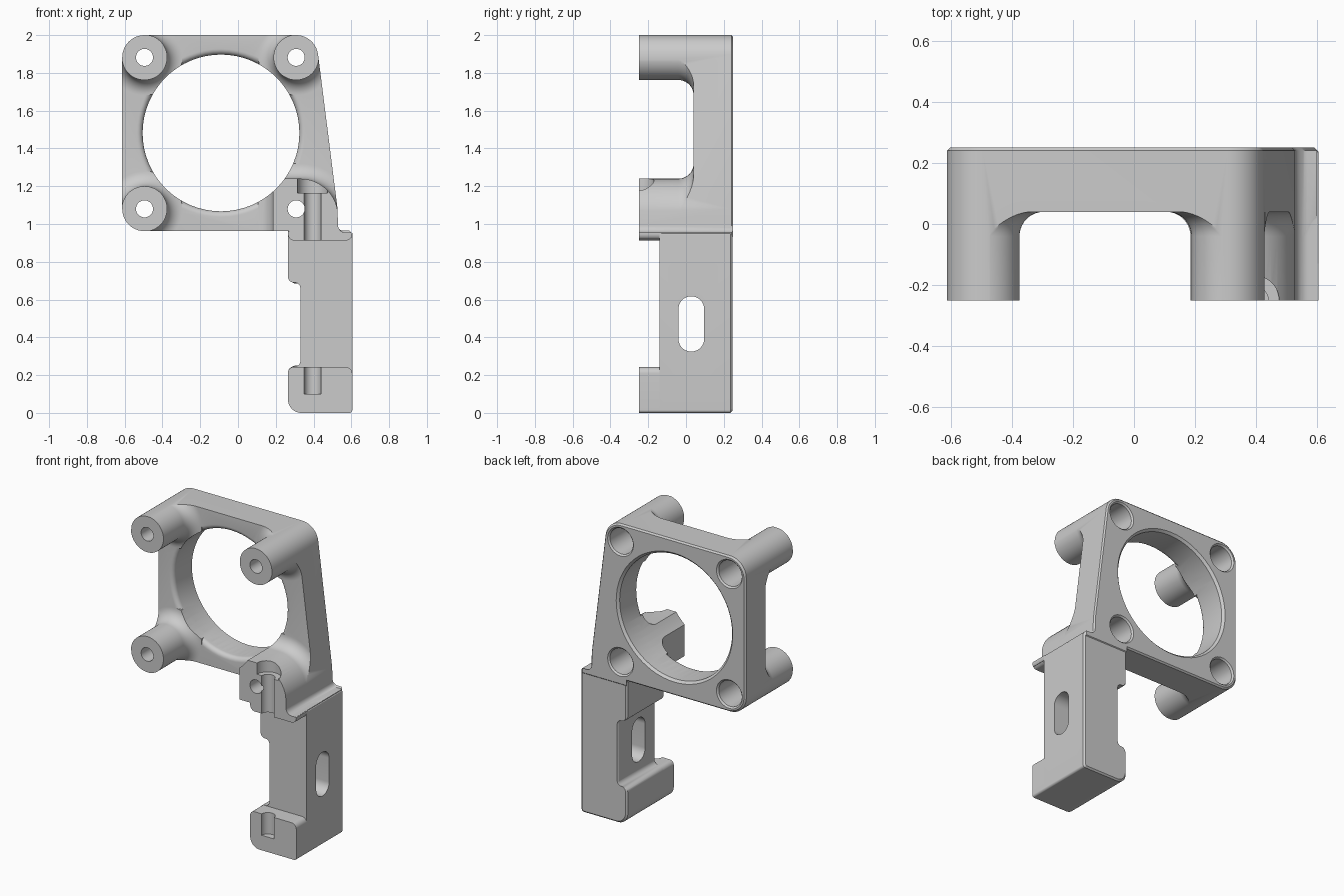
import bpy, bmesh
from math import sin, cos, tan, pi, radians
from mathutils import Vector

if "Cube" in bpy.data.objects:
    bpy.data.objects.remove(bpy.data.objects["Cube"])

grey = bpy.data.materials.new("plain_grey")
grey.use_nodes = True
colour = (0.6, 0.6, 0.6, 1)
grey.diffuse_color = colour
grey.node_tree.nodes["Principled BSDF"].inputs["Base Color"].default_value = colour

FRONT, BACK, FACE = -0.25, 0.25, 0.04
HOLE = (-0.09, 1.482)
HOLE_R = 0.415
BOSSES = [(-0.495, 1.08), (-0.495, 1.882), (0.308, 1.882)]
CLAMP = (0.308, 1.08)


def rounded(corners, steps=12):
    """Closed outline from (u, v, radius) corners."""
    pts = []
    for i, (u, v, r) in enumerate(corners):
        p = Vector((u, v))
        if not r:
            pts.append(p)
            continue
        a = (Vector(corners[i - 1][:2]) - p).normalized()
        b = (Vector(corners[(i + 1) % len(corners)][:2]) - p).normalized()
        half = a.angle(b) / 2
        centre = p + (a + b).normalized() * r / sin(half)
        start = (p + a * r / tan(half) - centre).normalized()
        end = (p + b * r / tan(half) - centre).normalized()
        sweep = start.angle(end)
        for k in range(steps + 1):
            t = sweep * k / steps
            pts.append(centre + r * (start * sin(sweep - t) + end * sin(t)) / sin(sweep))
    return pts


def circle(centre, r, n=64):
    return [Vector(centre) + r * Vector((cos(2 * pi * k / n), sin(2 * pi * k / n))) for k in range(n)]


def shrink(pts, amount):
    """Pull an outline inward evenly at its extremes."""
    lo = Vector((min(p.x for p in pts), min(p.y for p in pts)))
    hi = Vector((max(p.x for p in pts), max(p.y for p in pts)))
    mid, size = (lo + hi) / 2, hi - lo
    return [Vector([mid[i] + (p[i] - mid[i]) * (1 - 2 * amount / size[i]) for i in (0, 1)]) for p in pts]


def loft(name, rings, axis="y"):
    """Solid skinned through (position, outline) rings along an axis."""
    place = {"x": lambda s, p: (s, p.x, p.y), "y": lambda s, p: (p.x, s, p.y),
             "z": lambda s, p: (p.x, p.y, s)}[axis]
    bm = bmesh.new()
    loops = [[bm.verts.new(place(s, p)) for p in pts] for s, pts in rings]
    n = len(loops[0])
    for a, b in zip(loops, loops[1:]):
        for i in range(n):
            j = (i + 1) % n
            bm.faces.new((a[i], a[j], b[j], b[i]))
    bm.faces.new(loops[0])
    bm.faces.new(loops[-1])
    bmesh.ops.recalc_face_normals(bm, faces=bm.faces)
    mesh = bpy.data.meshes.new(name)
    bm.to_mesh(mesh)
    bm.free()
    mesh.materials.append(grey)
    obj = bpy.data.objects.new(name, mesh)
    bpy.context.collection.objects.link(obj)
    return obj


def lathe(name, centre, profile, axis="y"):
    return loft(name, [(s, circle(centre, r)) for s, r in profile], axis)


def combine(target, tool, operation):
    mod = target.modifiers.new(operation.lower(), "BOOLEAN")
    mod.operation, mod.solver, mod.object = operation, "EXACT", tool
    bpy.context.view_layer.objects.active = target
    bpy.ops.object.modifier_apply(modifier=mod.name)
    bpy.data.objects.remove(tool)


def flare(radius=0.08, steps=10):
    """(y, growth) pairs of the concave blend into the frame face."""
    angles = [k * pi / 2 / steps for k in range(steps + 1)]
    return [(FACE - radius + radius * sin(a), radius * (1 - cos(a))) for a in angles]


# Frame slab with a softened hole rim
slab = rounded([(-0.8, 0.8, 0), (-0.8, 2.2, 0), (0.8, 2.2, 0), (0.8, 0.8, 0)])
frame = loft("fan_frame", [(FACE, slab), (0.4, slab)])
rim = [(FACE - 0.02, HOLE_R + 0.03)]
for k in range(7):
    a = k * pi / 12
    rim.append((FACE + 0.03 * (1 - cos(a)), HOLE_R + 0.03 * (1 - sin(a))))
combine(frame, lathe("rim_cutter", HOLE, rim + [(0.5, HOLE_R)]), "DIFFERENCE")

# Flared corner bosses
for centre in BOSSES:
    profile = [(FRONT - 0.05, 0.12)] + [(y, 0.12 + d) for y, d in flare()] + [(0.1, 0.2)]
    combine(frame, lathe("boss", centre, profile), "UNION")


# Clamp block with the same flare
def clamp_outline(d):
    return rounded([(0.185 - d, 0.9, 0), (0.185 - d, 1.24 + d, 0), (0.525 + d, 1.24 + d, 0.2 + d),
                    (0.532 + d, 0.954, 0.04), (0.75, 0.954, 0), (0.75, 0.9, 0)])


rings = [(FRONT - 0.05, clamp_outline(0))] + [(y, clamp_outline(d)) for y, d in flare()]
combine(frame, loft("clamp_block", rings + [(0.1, clamp_outline(0.08))]), "UNION")

# Trim everything to the outer silhouette, with a chamfered back edge
outline = rounded([(-0.613, 0.962, 0.118), (-0.613, 2, 0.118), (0.411, 2, 0.118), (0.527, 1.08, 0),
                   (0.53, 0.955, 0.04), (0.6, 0.955, 0), (0.6, 0.925, 0), (0.27, 0.925, 0), (0.27, 0.962, 0)])
combine(frame, loft("silhouette", [(FRONT, outline), (BACK - 0.01, outline), (BACK, shrink(outline, 0.01))]),
        "INTERSECT")

# Main opening, screw holes and back counterbores
combine(frame, lathe("opening_cutter", HOLE, [(-0.5, HOLE_R), (BACK - 0.015, HOLE_R), (BACK + 0.015, HOLE_R + 0.03)]),
        "DIFFERENCE")
for centre in BOSSES + [CLAMP]:
    combine(frame, lathe("screw_cutter", centre, [(-0.5, 0.045), (-0.1, 0.045), (-0.1, 0.085), (BACK - 0.01, 0.085),
                                                  (BACK + 0.01, 0.105)]), "DIFFERENCE")

# Arm with a stepped inner edge and a slot through it
arm_outline = rounded([(0.605, 0, 0.015), (0.605, 0.95, 0.005), (0.265, 0.95, 0), (0.265, 0.69, 0.03),
                       (0.33, 0.69, 0.03), (0.33, 0.245, 0.03), (0.265, 0.245, 0.03), (0.265, 0, 0.07)])
arm = loft("arm", [(-0.14, arm_outline), (0.235, arm_outline), (0.245, shrink(arm_outline, 0.01))])
slot = rounded([(-0.04, 0.325, 0.067), (0.096, 0.325, 0.067), (0.096, 0.617, 0.067), (-0.04, 0.617, 0.067)])
combine(arm, loft("slot_cutter", [(0, slot), (1, slot)], "x"), "DIFFERENCE")

# Foot and clamp lip standing forward of the arm
foot_outline = rounded([(0.605, 0, 0.015), (0.605, 0.243, 0.035), (0.265, 0.243, 0.03), (0.265, 0, 0.07)])
foot = loft("foot", [(FRONT, foot_outline), (-0.13, foot_outline)])
lip_outline = rounded([(0.605, 0.912, 0.036), (0.605, 0.953, 0), (0.265, 0.961, 0), (0.265, 0.912, 0.035)])
lip = loft("clamp_lip", [(FRONT, lip_outline), (-0.13, lip_outline)])

# Vertical screw groove, open to the front, with a wider head pocket
GROOVE = (0.395, FRONT)
for part, profile in ((foot, [(0.1, 0.045), (0.4, 0.045)]),
                      (lip, [(0.8, 0.045), (1.1, 0.045)]),
                      (frame, [(0.8, 0.045), (1.165, 0.045), (1.165, 0.08), (1.4, 0.08)])):
    combine(part, lathe("groove_cutter", GROOVE, profile, "z"), "DIFFERENCE")

# Smooth the curved surfaces, keep the edges crisp
bpy.ops.object.select_all(action="DESELECT")
for obj in (frame, arm, foot, lip):
    obj.select_set(True)
bpy.context.view_layer.objects.active = frame
bpy.ops.object.shade_smooth_by_angle(angle=radians(30))
